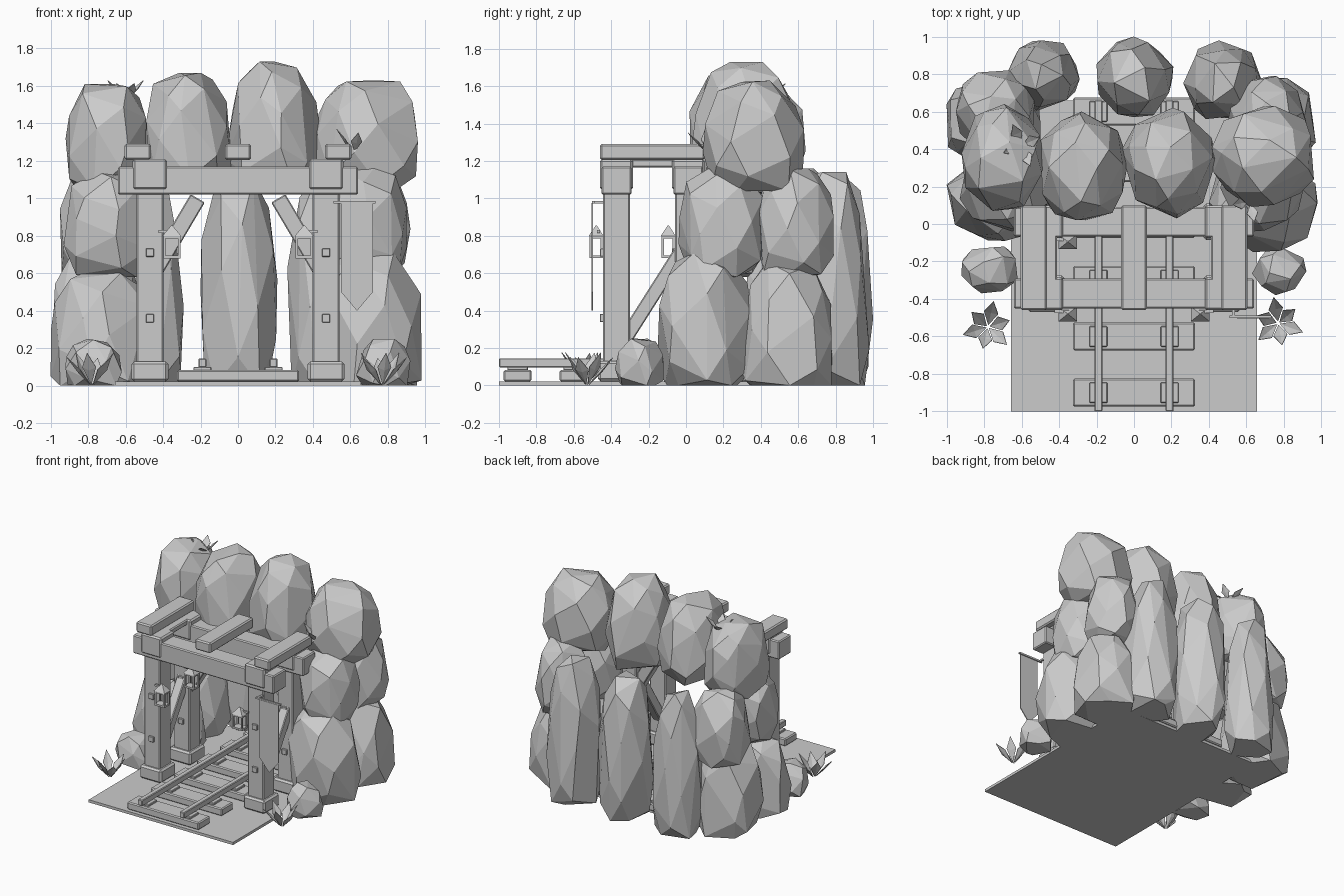
import bpy, bmesh, math, random
from mathutils import Vector, Matrix

cube = bpy.data.objects.get("Cube")
if cube:
    bpy.data.objects.remove(cube)

GREY = (0.6, 0.6, 0.6, 1)
grey = bpy.data.materials.new("stone grey")
grey.use_nodes = True
grey.diffuse_color = GREY
shader = next(n for n in grey.node_tree.nodes if n.type == 'BSDF_PRINCIPLED')
shader.inputs["Base Color"].default_value = GREY


def finish(name, bm, bevel=0):
    bmesh.ops.recalc_face_normals(bm, faces=bm.faces)
    mesh = bpy.data.meshes.new(name)
    bm.to_mesh(mesh)
    bm.free()
    mesh.materials.append(grey)
    obj = bpy.data.objects.new(name, mesh)
    bpy.context.collection.objects.link(obj)
    if bevel:
        mod = obj.modifiers.new("bevel", 'BEVEL')
        mod.width = bevel
        mod.segments = 1
    return obj


def add_box(bm, x, y, z):
    """Box from (low, high) ranges."""
    r = (x, y, z)
    mid = Vector([(a + b) / 2 for a, b in r])
    size = Vector([b - a for a, b in r])
    bmesh.ops.create_cube(bm, size=1, matrix=Matrix.Translation(mid) @ Matrix.Diagonal(size).to_4x4())


def box(name, x, y, z, bevel=0.008):
    bm = bmesh.new()
    add_box(bm, x, y, z)
    return finish(name, bm, bevel)


def around(c, half):
    return (c - half, c + half)


def strut(name, a, b, thick):
    """Square timber between two points."""
    a, b = Vector(a), Vector(b)
    d = b - a
    spin = d.to_track_quat('Z', 'Y').to_matrix().to_4x4()
    bm = bmesh.new()
    bmesh.ops.create_cube(bm, size=1, matrix=Matrix.Translation((a + b) / 2) @ spin
                          @ Matrix.Diagonal((thick, thick, d.length, 1)))
    finish(name, bm, 0.006)


def rock(name, x, y, z, seed, taper=0.1, count=30):
    """Faceted boulder: hull of jittered, boxy sphere points fitted to the given ranges.
    A positive taper narrows the top; grounded rocks get a broad flat foot."""
    rng = random.Random(seed)
    turn = rng.random() * math.tau
    foot = -0.62 if z[0] == 0 else -0.82
    pts = []
    for i in range(count):
        h = 1 - 2 * (i + 0.5) / count
        a = i * math.pi * (3 - math.sqrt(5)) + turn + rng.uniform(-0.3, 0.3)
        r = math.sqrt(1 - h * h)
        p = Vector((r * math.cos(a), r * math.sin(a), h)) * rng.uniform(0.95, 1.04)
        p.z = math.copysign(abs(p.z) ** 0.85, p.z)
        grow = (1 - taper * h) * (p.x ** 2 + p.y ** 2) ** -0.13
        pts.append(Vector((p.x * grow, p.y * grow, min(max(p.z, foot), 0.9))))
    for k, (lo, hi) in enumerate((x, y, z)):
        a, b = min(p[k] for p in pts), max(p[k] for p in pts)
        for p in pts:
            p[k] = lo + (p[k] - a) / (b - a) * (hi - lo)
    bm = bmesh.new()
    for p in pts:
        bm.verts.new(p)
    hull = bmesh.ops.convex_hull(bm, input=bm.verts)
    loose = [v for v in hull["geom_interior"] if isinstance(v, bmesh.types.BMVert)]
    bmesh.ops.delete(bm, geom=loose, context='VERTS')
    bmesh.ops.dissolve_limit(bm, angle_limit=math.radians(7), verts=bm.verts, edges=bm.edges)
    finish(name, bm)


def plant(name, centre, radius, height, leaves, turn=0):
    """Tuft of folded pointed leaves."""
    bm = bmesh.new()
    c = Vector(centre)
    for i in range(leaves):
        a = turn + i * math.tau / leaves
        out, side = Vector((math.cos(a), math.sin(a), 0)), Vector((-math.sin(a), math.cos(a), 0))
        reach = radius * (1 if i % 2 else 0.85)
        up = Vector((0, 0, height * (0.85 if i % 2 else 1)))
        base = bm.verts.new(c + out * 0.01)
        rib = bm.verts.new(c + out * reach * 0.55 + up * 0.45)
        tip = bm.verts.new(c + out * reach + up)
        for s in (-1, 1):
            edge = bm.verts.new(c + out * reach * 0.55 + up * 0.55 + side * s * radius * 0.27)
            bm.faces.new((base, edge, rib))
            bm.faces.new((rib, edge, tip))
    obj = finish(name, bm)
    obj.modifiers.new("thickness", 'SOLIDIFY').thickness = 0.004


def lantern(name, x, y):
    """Caged lamp with a pyramid roof, hung on a short arm."""
    bm = bmesh.new()
    add_box(bm, around(x, 0.045), around(y, 0.035), (0.68, 0.695))
    add_box(bm, around(x, 0.045), around(y, 0.035), (0.785, 0.8))
    for sx in (-1, 1):
        for sy in (-1, 1):
            add_box(bm, around(x + sx * 0.039, 0.006), around(y + sy * 0.029, 0.006), (0.69, 0.79))
    bmesh.ops.create_cone(bm, cap_ends=True, segments=4, radius1=0.07, radius2=0.006, depth=0.055,
                          matrix=Matrix.Translation((x, y, 0.827))
                          @ Matrix.Diagonal((1, 0.8, 1, 1)) @ Matrix.Rotation(math.pi / 4, 4, 'Z'))
    s = 1 if x > 0 else -1
    add_box(bm, sorted((x - s * 0.005, x + s * 0.07)), around(y + 0.012, 0.008), (0.815, 0.83))
    finish(name, bm)


# Ground and track
box("ground", (-0.655, 0.655), (-1, 0.66), (0, 0.022), 0)
for i in range(6):
    y = -0.9 + 0.3 * i
    box("sleeper", (-0.325, 0.325), around(y, 0.075), (0.022, 0.083))
    for s in (-1, 1):
        box("rail_plate", around(s * 0.19, 0.048), around(y, 0.055), (0.08, 0.1), 0.004)
for s in (-1, 1):
    box("rail", around(s * 0.19, 0.021), (-1, 0.66), (0.097, 0.145), 0.005)

# Timber portal: two frames joined by side sills and top logs
for place, y in (("front", -0.372), ("rear", 0.012)):
    box(place + "_beam", (-0.64, 0.64), around(y, 0.08), (1.02, 1.17))
    for s in (-1, 1):
        x = s * 0.47
        box(place + "_post", around(x, 0.072), around(y, 0.072), (0.1, 1.03))
        box(place + "_post_foot", around(x, 0.098), around(y, 0.098), (0.022, 0.13), 0.014)
        box(place + "_post_cap", around(x, 0.092), around(y, 0.088), (1.045, 1.21), 0.012)
        for z in (0.36, 0.71):
            box(place + "_bolt", around(x, 0.022), (y - 0.088, y - 0.07), around(z, 0.022), 0.003)
for x in (-0.535, 0, 0.535):
    box("top_log", around(x, 0.07), (-0.46, 0.1), (1.205, 1.29), 0.01)
for s in (-1, 1):
    box("side_sill", around(s * 0.475, 0.065), (-0.445, 0.085), (1.165, 1.21))
    strut("cross_brace", (s * 0.44, 0.012, 0.62), (s * 0.215, 0.012, 1.0), 0.088)
    strut("side_brace", (s * 0.47, -0.33, 0.24), (s * 0.47, 0, 0.76), 0.075)

# Lanterns
lantern("front_lantern_right", -0.353, -0.48)
lantern("front_lantern_left", 0.353, -0.48)
lantern("rear_lantern_right", -0.353, -0.095)

# Hanging banner with a pointed hem
bm = bmesh.new()
hem = [(0.55, 0.975), (0.55, 0.5), (0.635, 0.4), (0.72, 0.5), (0.72, 0.975)]
bm.faces.new([bm.verts.new((x, -0.497, z)) for x, z in hem])
finish("banner", bm).modifiers.new("thickness", 'SOLIDIFY').thickness = 0.008
box("banner_rod", (0.51, 0.735), around(-0.495, 0.007), (0.972, 0.986), 0)
box("banner_hook", around(0.53, 0.008), (-0.495, -0.43), (0.972, 0.986), 0)

# Crown boulders
rock("crown_rock_right", (-0.92, -0.48), (0.07, 0.64), (1.02, 1.61), 1, 0.05)
rock("crown_rock_mid_right", (-0.5, -0.03), (0.02, 0.6), (1.03, 1.67), 2, 0.12)
rock("crown_rock_mid_left", (-0.07, 0.44), (0.03, 0.62), (1.03, 1.73), 3, 0.22)
rock("crown_rock_left", (0.41, 0.96), (0.09, 0.63), (1.04, 1.63), 4, 0.12)

# Flank boulders, stacked on both sides
rock("right_upper_front_rock", (-0.93, -0.46), (-0.04, 0.42), (0.58, 1.14), 5, 0.05)
rock("left_upper_front_rock", (0.46, 0.9), (-0.04, 0.42), (0.58, 1.16), 6, 0.05)
rock("right_upper_back_rock", (-0.95, -0.53), (0.38, 0.82), (0.56, 1.16), 7)
rock("left_upper_back_rock", (0.5, 0.92), (0.38, 0.79), (0.58, 1.16), 8)
rock("right_lower_front_rock", (-1, -0.42), (-0.09, 0.36), (0, 0.61), 9, 0.15)
rock("left_lower_front_rock", (0.4, 0.98), (-0.15, 0.36), (0, 0.71), 10, 0.08)
rock("right_lower_back_rock", (-1, -0.5), (0.28, 0.78), (0, 0.74), 11, 0.15)
rock("left_lower_back_rock", (0.5, 0.97), (0.28, 0.78), (0, 0.67), 12, 0.18)

# Tall back wall and small foreground stones
rock("back_rock_right", (-0.68, -0.29), (0.6, 0.98), (0, 1.14), 13, 0.18)
rock("back_rock_middle", (-0.2, 0.21), (0.57, 1.0), (0, 1.13), 14, 0)
rock("back_rock_left", (0.26, 0.69), (0.56, 0.98), (0, 1.14), 15, 0.15)
rock("small_rock_right", (-0.92, -0.62), (-0.37, -0.12), (0, 0.25), 16, 0.1, 22)
rock("small_rock_left", (0.63, 0.92), (-0.38, -0.12), (0, 0.25), 17, 0.1, 22)

# Plants
plant("plant_right", (-0.78, -0.55, 0.005), 0.14, 0.17, 6, 0.3)
plant("plant_left", (0.77, -0.53, 0.005), 0.14, 0.17, 6, 0.7)
plant("crown_plant_right", (-0.6, 0.42, 1.53), 0.12, 0.1, 4, 0.4)
plant("crown_plant_left", (0.62, 0.12, 1.25), 0.11, 0.12, 4, 0.2)
